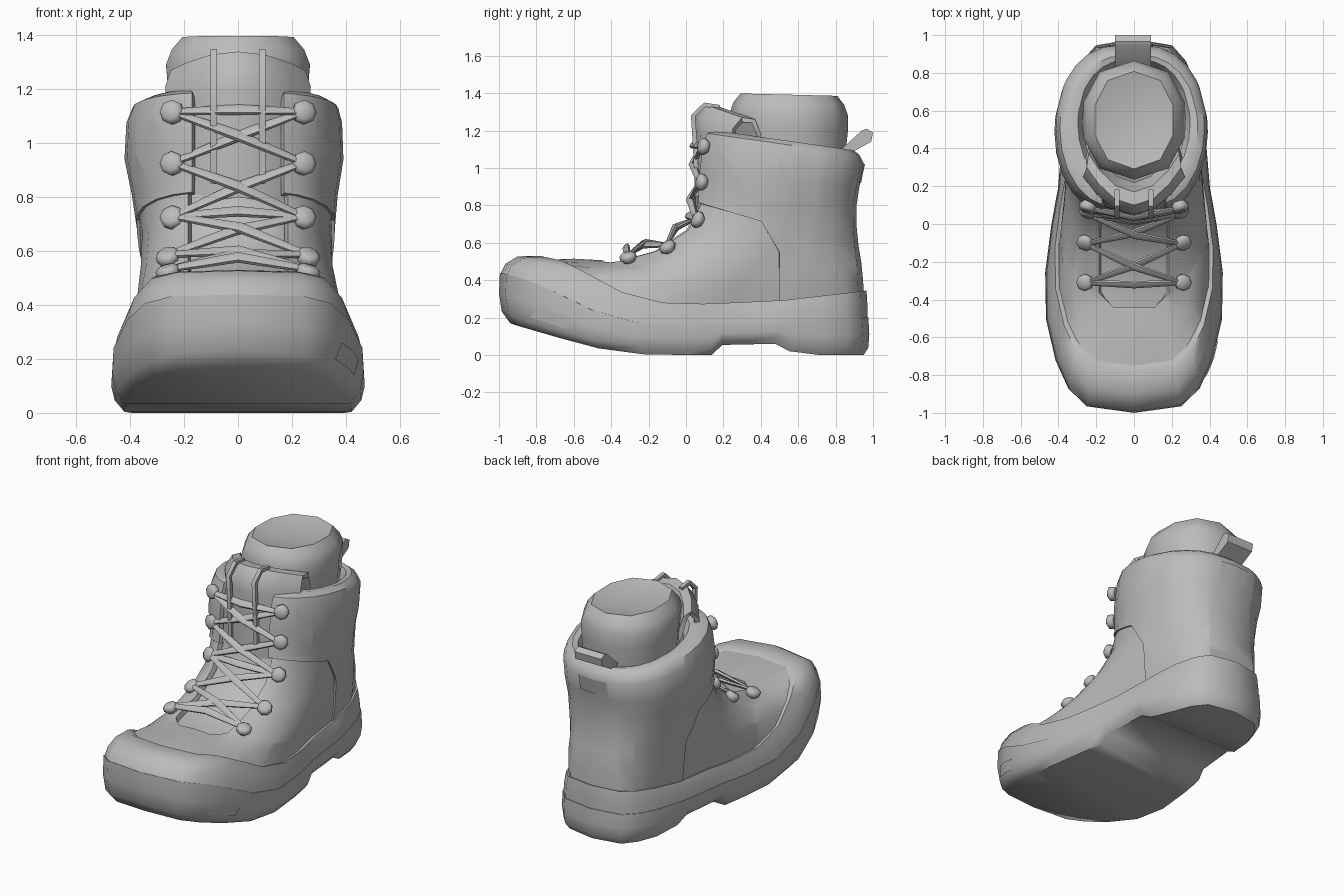
import bpy, bmesh, math
from mathutils import Vector
from mathutils.bvhtree import BVHTree

if "Cube" in bpy.data.objects:
    bpy.data.objects.remove(bpy.data.objects["Cube"])

grey = bpy.data.materials.new("grey")
grey.diffuse_color = (0.5, 0.5, 0.5, 1)
grey.use_nodes = True
grey.node_tree.nodes["Principled BSDF"].inputs["Base Color"].default_value = grey.diffuse_color
S = [-1, -.965, -.87, -.72, -.5, -.25, 0, .14, .2, .5, .58, .75, .88, .965, 1]


def lerp(a, b, t):
    return a + (b - a) * t


def table(pts, y):
    """Piecewise linear height along the length of the boot."""
    if y <= pts[0][0]:
        return pts[0][1]
    for (a, p), (b, q) in zip(pts, pts[1:]):
        if y <= b:
            return lerp(p, q, (y - a) / (b - a))
    return pts[-1][1]


def ring(w, yf, yb, z, e=.52, taper=.81, dx=0):
    """Foot-shaped loop; z is a function of (y, s), taper narrows the heel."""
    side = []
    for s in S:
        y = lerp(yf, yb, (s + 1) / 2)
        k = lerp(1, taper, min(1, max(0, (s + .4) / .6)))
        side.append(Vector((w * k * max(0, 1 - s * s) ** (e / 2), y, z(y, s))))
    loop = side + [Vector((-p.x, p.y, p.z)) for p in side[-2:0:-1]]
    return [p + Vector((dx, 0, 0)) for p in loop]


def finish(name, bm, angle=40):
    me = bpy.data.meshes.new(name)
    bm.to_mesh(me)
    bm.free()
    ob = bpy.data.objects.new(name, me)
    bpy.context.collection.objects.link(ob)
    me.materials.append(grey)
    bpy.ops.object.select_all(action='DESELECT')
    ob.select_set(True)
    bpy.context.view_layer.objects.active = ob
    bpy.ops.object.shade_smooth_by_angle(angle=math.radians(angle))
    return ob


def loft(rings, closed=True, bottom=False, top=False):
    bm = bmesh.new()
    vs = [[bm.verts.new(p) for p in r] for r in rings]
    n = len(rings[0])
    for a, b in zip(vs, vs[1:]):
        for i in range(n if closed else n - 1):
            j = (i + 1) % n
            bm.faces.new((a[i], a[j], b[j], b[i]))
    for loop, on, flip in ((vs[0], bottom, True), (vs[-1], top, False)):
        for i in range(n // 2 if on else 0):      # strips across the loop
            q = [loop[i], loop[i + 1], loop[-i - 1], loop[-i]]
            q = list(dict.fromkeys(q))
            if len(q) > 2:
                bm.faces.new(q[::-1] if flip else q)
    return bm


def solidify(bm, t):
    """Thicken an open shell inwards."""
    bm.normal_update()
    old = list(bm.verts)
    twin = {v: bm.verts.new(v.co - v.normal * t) for v in old}
    border = [e for e in bm.edges if len(e.link_faces) == 1]
    for f in list(bm.faces):
        bm.faces.new([twin[v] for v in reversed(f.verts)])
    for e in border:
        l = e.link_loops[0]
        a, b = l.vert, l.link_loop_next.vert
        bm.faces.new((b, a, twin[a], twin[b]))


def cut(bm, co, no):
    bmesh.ops.bisect_plane(bm, geom=bm.verts[:] + bm.edges[:] + bm.faces[:],
                           dist=1e-4, plane_co=co, plane_no=no)


def keep(bm, rule):
    bad = [f for f in bm.faces if not rule(f.calc_center_median())]
    bmesh.ops.delete(bm, geom=bad, context='FACES')


def tube(name, pts, r, sides=6, flat=1):
    """Tapered cord through points; r holds one radius per point."""
    pts = [Vector(p) for p in pts]
    rings = []
    for i, p in enumerate(pts):
        d = (pts[min(i + 1, len(pts) - 1)] - pts[max(i - 1, 0)]).normalized()
        u = d.cross(Vector((0, -.7, .7)) if abs(d.x) > .3 else Vector((1, 0, 0))).normalized()
        v = d.cross(u)
        rings.append([p + r[i] * (u * math.cos(a) + v * flat * math.sin(a)) for a in
                      [2 * math.pi * (k + .5) / sides for k in range(sides)]])
    return finish(name, loft(rings, True, True, True), 50)


# outsole with raised arch
B = [(-1, .2), (-.93, .165), (-.5, .04), (-.2, 0), (.14, 0), (.2, .06), (.5, .06), (.58, 0), (1, 0)]
L = [(-1, .44), (-.9, .42), (-.75, .36), (-.5, .24), (-.25, .17), (0, .16), (.5, .18), (.97, .2)]
U = [(-.78, .53), (-.64, .5), (-.45, .39), (-.25, .29), (0, .27), (.5, .29), (.97, .345)]
sole = loft([ring(.45, -.94, .95, lambda y, s: table(B, y)),
             ring(.488, -.985, .975, lambda y, s: table(B, y) + .04),
             ring(.502, -1, .98, lambda y, s: lerp(table(B, y), table(L, y), .55)),
             ring(.497, -.995, .975, lambda y, s: table(L, y)),
             ring(.47, -.96, .955, lambda y, s: table(L, y))], True, True, False)
tree = BVHTree.FromBMesh(sole)
finish("outsole", sole, 46)


# rubber rand and toe cap
def shoulder(t, bulge):
    def z(y, s):
        lo, hi = table(L, lerp(-1, .97, (s + 1) / 2)), table(U, lerp(-.78, .97, (s + 1) / 2))
        return lerp(lo, hi, t) + bulge * max(0, -s - .4) / .6
    return z


rand = loft([ring(.493, -.992, .97, lambda y, s: table(L, y) - .002),
             ring(.482, -.965, .97, shoulder(.4, .012)),
             ring(.466, -.9, .968, shoulder(.75, .02)),
             ring(.447, -.78, .964, lambda y, s: table(U, y)),
             ring(.41, -.75, .92, lambda y, s: table(U, y) - .012)])
finish("rand", rand)

# upper: front y, front z, back y, back z, half width, side sag, roundness, heel taper, sideways shift
UPPER = [(-.77, 0, .94, 0, .428, 0, .52, .79, 0),
         (-.6, .515, .934, .40, .41, .1, .54, .84, 0),
         (-.42, .505, .925, .49, .39, .06, .57, .89, 0),
         (-.2, .56, .91, .58, .367, .02, .62, .95, -.005),
         (-.03, .67, .90, .68, .355, 0, .66, 1, -.008),
         (.045, .82, .90, .80, .37, 0, .7, 1, -.012),
         (.055, .98, .915, .9, .394, 0, .72, 1, -.015),
         (.07, 1.13, .94, 1.02, .388, 0, .74, 1, -.014),
         (.09, 1.19, .915, 1.07, .37, 0, .76, 1, -.01),
         (.14, 1.205, .885, 1.095, .33, 0, .78, 1, -.005),
         (.2, 1.19, .86, 1.09, .285, 0, .78, 1, 0),
         (.24, 1.13, .83, 1.03, .26, 0, .78, 1, 0)]


def upper(inset=0):
    out = []
    for yf, zf, yb, zb, w, sag, e, t, dx in UPPER:
        def z(y, s):
            if not zf:
                return table(U, y) - .02 - max(0, inset)
            return lerp(zf, zb, (s + 1) / 2) - sag * (1 - s * s) ** .6 - inset * (.6 if zf < .7 else 0)
        out.append(ring(w - inset, yf + inset, yb - inset, z, e, t, dx))
    return loft(out)


def in_throat(c):
    return abs(c.x) < .185 and -.44 < c.y < .3 and abs(c.x) - c.y < .55


# tongue lining seen through the throat
inner = upper(.035)
keep(inner, lambda c: abs(c.x) < .27 and -.62 < c.y < .2 and c.z < 1.0)
finish("throat_lining", inner)

vamp = upper()
for sx in (-1, 1):
    cut(vamp, (sx * .185, 0, 0), (1, 0, 0))
    cut(vamp, (0, -.55, 0), (sx, -1, 0))
cut(vamp, (0, -.44, 0), (0, 1, 0))
keep(vamp, lambda c: not in_throat(c) and c.y < .6 and c.z < .88 - .3 * (c.y - .05))
solidify(vamp, .03)
finish("vamp", vamp)

# collar and heel panel, one raised layer
panel = upper(-.012)
for sx in (-1, 1):
    cut(panel, (sx * .17, 0, 0), (1, 0, 0))
cut(panel, (0, .05, .82), (0, .3, 1))
cut(panel, (0, .4, .72), (0, .12, .07))
cut(panel, (0, .5, .3), (0, 1, 0))
keep(panel, lambda c: (c.z > .82 - .3 * (c.y - .05) or c.y > .5 or c.y * .12 + c.z * .07 > .0984)
     and not (abs(c.x) < .17 and c.y < .3))
tree2 = BVHTree.FromBMesh(panel)
solidify(panel, .025)
finish("collar_and_heel", panel)


# sock with shallow dished top
def sock_ring(kx, ky, z, n=10):
    pts = []
    for i in range(n):
        a = 2 * math.pi * i / n - math.pi / 2
        c = math.cos(a)
        x, y = .275 * kx * math.copysign(abs(c) ** .8, c), .55 + .315 * ky * math.sin(a)
        pts.append(Vector((x, y, z - .025 * (y - .55))))
    return pts


sock = loft([sock_ring(.95, .95, 1.05), sock_ring(.98, 1, 1.2), sock_ring(1.01, 1, 1.29),
             sock_ring(.93, .94, 1.345), sock_ring(.78, .82, 1.392), sock_ring(.45, .45, 1.365)],
            True, False, True)
finish("sock", sock, 50)

# tongue wrapped round the front of the sock
rows = []
for y, z, w in [(.05, .8, .2), (.05, 1.0, .22), (.045, 1.2, .265), (.05, 1.28, .27),
                (.1, 1.34, .25), (.17, 1.33, .24), (.22, 1.2, .22)]:
    rows.append([Vector((w * k, y + .2 * k * k * (1 if z > 1.1 else .4), z - .07 * k * k))
                 for k in (-1, -.75, -.4, 0, .4, .75, 1)])
tongue = loft(rows, False)
solidify(tongue, .03)
finish("tongue", tongue, 50)
for sx in (-1, 1):
    tube("tongue_ridge", [(sx * .09, y, z) for y, z in
         [(.06, .85), (.05, 1.1), (.038, 1.28), (.1, 1.338), (.18, 1.325)]], [.017] * 5, 4)

# lace hooks, five pairs down the throat: y, z, pitch of the outward direction
HOOKS = [(.09, 1.115, 10), (.08, .925, 8), (.06, .725, 25), (-.1, .58, 55), (-.31, .525, 78)]
pos = []
for y, z, pitch in HOOKS:
    a = math.radians(pitch)
    out = Vector((0, -math.cos(a), math.sin(a)))
    pos.append((Vector((.245 if z > .6 else .26, y, z)), out))
    for sx in (-1, 1):
        n = Vector((sx * .3, out.y, out.z)).normalized()
        c = Vector((sx * pos[-1][0].x, y, z))
        u = n.orthogonal().normalized()
        v = n.cross(u)
        rings = [[c + n * h + r * (u * math.cos(t) + v * math.sin(t)) for t in
                  [math.pi * k / 4 for k in range(8)]]
                 for h, r in ((-.03, .03), (-.012, .045), (.01, .045), (.022, .03))]
        finish("lace_hook", loft(rings, True, True, True), 50)

# laces: straight bars and crossings
for i, j in [(0, 0), (0, 1), (1, 0), (1, 2), (2, 1), (2, 2), (2, 3), (3, 2), (3, 4), (4, 3), (4, 4)]:
    (p, n), (q, m) = pos[i], pos[j]
    a, b = Vector((-p.x, p.y, p.z)), Vector((q.x, q.y, q.z))
    push = .045 if i <= j else .032
    pts = [a.lerp(b, t) + (n + m).normalized() * (.008 + push * (1 - abs(2 * t - 1)))
           for t in (0, .25, .5, .75, 1)]
    tube("lace", pts, [.014, .02, .024, .02, .014], 6, .6)

# heel pull loop
loop = loft([[Vector((x, y, z)) for y, z in
              [(.83, 1.10), (.87, 1.075), (.99, 1.14), (1.0, 1.19), (.965, 1.21), (.94, 1.2)]]
             for x in (-.1, -.09, .08, .09)], True, True, True)
bmesh.ops.recalc_face_normals(loop, faces=loop.faces)
finish("pull_loop", loop)


# thin patches laid on the surface
def patch(name, bvh, origin, du, dv, ray):
    ray, grid = Vector(ray), []
    for i in range(5):
        row = []
        for j in range(4):
            hit = bvh.ray_cast(Vector(origin) + Vector(du) * (i / 4) + Vector(dv) * (j / 3), ray)[0]
            if hit is None:
                return
            row.append(hit - ray * .006)
        grid.append(row)
    bm = loft(grid, False)
    bm.normal_update()
    if sum((f.normal.dot(ray) for f in bm.faces)) > 0:
        bmesh.ops.reverse_faces(bm, faces=bm.faces)
    finish(name, bm)


patch("heel_patch", tree2, (-.1, 2, .92), (.2, 0, 0), (0, 0, .1), (0, -1, 0))
patch("toe_patch", tree, (2, -.83, .2), (0, .19, -.06), (0, .03, .06), (-1, 0, 0))
